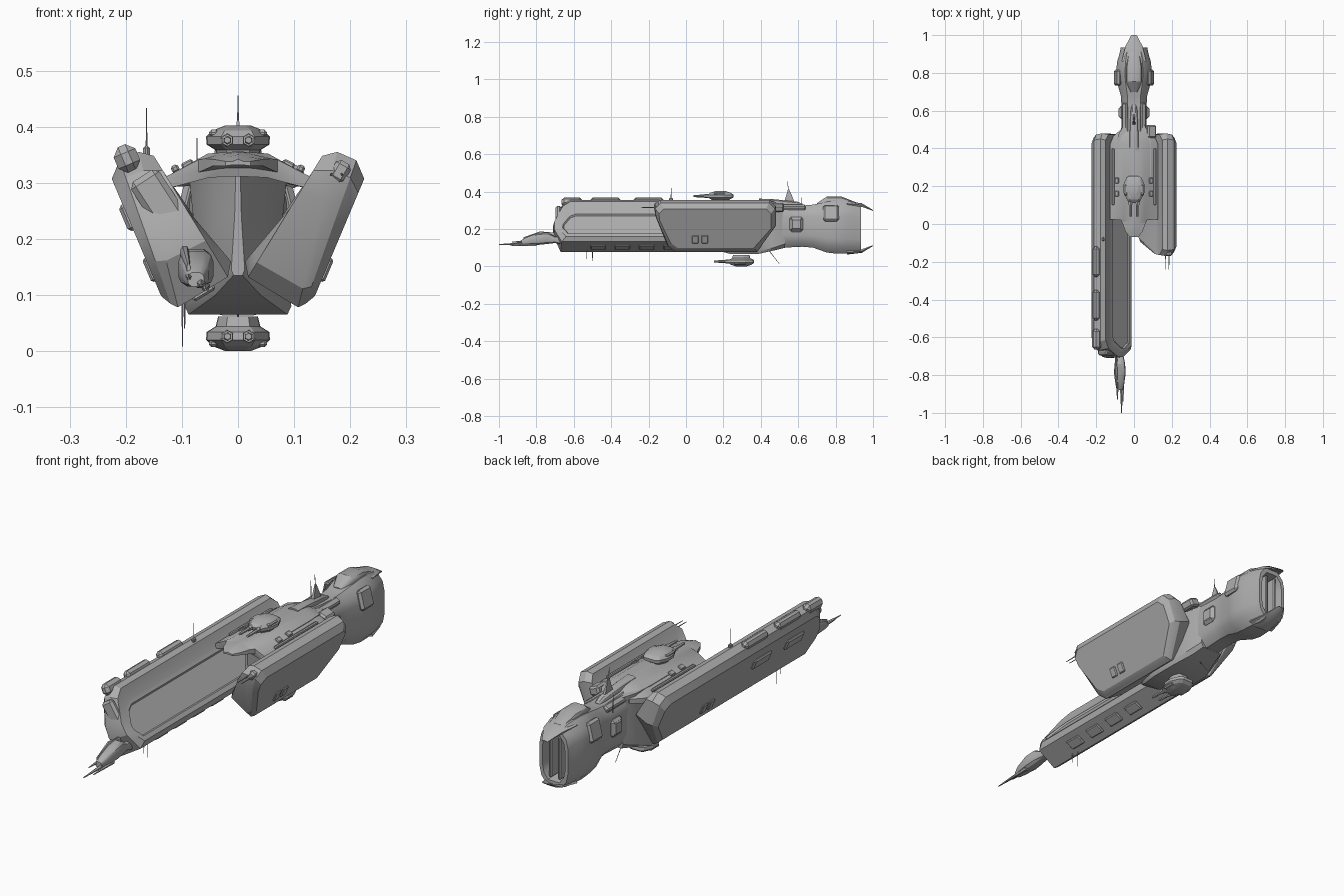
import bpy, bmesh, math
from mathutils import Matrix, Vector

if "Cube" in bpy.data.objects:
    bpy.data.objects.remove(bpy.data.objects["Cube"])


def material(name, v):
    m = bpy.data.materials.new(name)
    m.diffuse_color = (v, v, v, 1)
    m.use_nodes = True
    m.node_tree.nodes["Principled BSDF"].inputs["Base Color"].default_value = m.diffuse_color
    return m


HULL = material("hull grey", 0.42)


def finish(name, bm, angle=32):
    bmesh.ops.recalc_face_normals(bm, faces=bm.faces)
    me = bpy.data.meshes.new(name)
    bm.to_mesh(me)
    bm.free()
    me.materials.append(HULL)
    me.shade_smooth()
    me.set_sharp_from_angle(angle=math.radians(angle))
    ob = bpy.data.objects.new(name, me)
    bpy.context.collection.objects.link(ob)
    return ob


def skin(name, rings, recess=None, angle=32):
    """Join equal rings of points into a closed skin; recess = (inset, depth) on the last cap."""
    bm = bmesh.new()
    vs = [[bm.verts.new(p) for p in r] for r in rings]
    n = len(vs[0])
    for a, b in zip(vs, vs[1:]):
        for i in range(n):
            bm.faces.new((a[i], a[(i + 1) % n], b[(i + 1) % n], b[i]))
    bm.faces.new(vs[0][::-1])
    cap = bm.faces.new(vs[-1])
    if recess:
        bmesh.ops.recalc_face_normals(bm, faces=bm.faces)
        bmesh.ops.inset_region(bm, faces=[cap], thickness=recess[0])
        bmesh.ops.inset_region(bm, faces=[cap], thickness=0.006, depth=-recess[1])
    return finish(name, bm, angle)


def half_ring(y, half, cx=0):
    """Mirror a right-hand half profile (x, z) listed top to bottom."""
    pts = [(x, z) for x, z in half] + [(-x, z) for x, z in reversed(half)]
    return [(cx + x, y, z) for x, z in pts]


def oct_ring(y, w, z0, z1, cx=0, c=0.28):
    h = z1 - z0
    return half_ring(y, [(w * .5, z1), (w * .88, z1 - h * c * .45), (w, z1 - h * c),
                         (w, z0 + h * c), (w * .88, z0 + h * c * .45), (w * .5, z0)], cx)


def box(name, loc, size, tilt=0, bevel=0.004):
    bm = bmesh.new()
    bmesh.ops.create_cube(bm, size=1)
    bmesh.ops.scale(bm, vec=size, verts=bm.verts)
    bmesh.ops.bevel(bm, geom=bm.edges[:], offset=bevel, segments=1, affect='EDGES')
    bmesh.ops.transform(bm, matrix=Matrix.Translation(loc) @
                        Matrix.Rotation(math.radians(tilt), 4, 'Y'), verts=bm.verts)
    return finish(name, bm)


def rod(name, a, b, r1=0.0015, r2=0.0008, sides=6):
    a, b = Vector(a), Vector(b)
    bm = bmesh.new()
    bmesh.ops.create_cone(bm, cap_ends=True, segments=sides, radius1=r1, radius2=r2,
                          depth=(b - a).length)
    rot = (b - a).to_track_quat('Z', 'Y').to_matrix().to_4x4()
    bmesh.ops.transform(bm, matrix=Matrix.Translation((a + b) / 2) @ rot, verts=bm.verts)
    return finish(name, bm)


# Slanted side pods: an outline in (y, height fraction) carried through layers of thickness
LAYERS = [((.137, .098), (.225, .307), .025), ((.12, .084), (.211, .34), .006),
          ((.107, .078), (.177, .355), 0), ((.018, .132), (.15, .348), .006),
          ((.0125, .160), (.128, .296), .03)]


def pod(name, outline, side, recess):
    ys = [y for y, s in outline]
    mid, half = (max(ys) + min(ys)) / 2, (max(ys) - min(ys)) / 2
    rings = []
    for (bx, bz), (tx, tz), ins in LAYERS:
        k = 1 - ins / half
        rings.append([(side * (bx + (tx - bx) * s), mid + (y - mid) * k, bz + (tz - bz) * s)
                      for y, s in outline])
    return skin(name, rings, recess, 25)


REAR = [(.45, 1), (.48, .88), (.48, .5), (.38, 0)]
pod("right_pod", [(-.06, 0), (-.10, .12), (-.165, .7), (-.17, .88), (-.14, 1)] + REAR, 1, None)
pod("left_pod", [(-.67, 0), (-.69, .15), (-.71, .3), (-.71, .5), (-.665, .88), (-.62, 1)] + REAR,
    -1, (.022, .008))

# Pod details: outer windows, armour bumps, belly windows
for side in (1, -1):
    for y in (.05, .10):
        box("pod_window", (side * .157, y, .145), (.012, .036, .045), side * 22.8)
for y in (-.43, -.2):
    box("top_armour", (-.199, y, .347), (.036, .16, .04), -22.8, .012)
    box("side_armour", (-.197, y - .05, .238), (.016, .12, .05), -22.8, .006)
box("front_armour", (-.198, -.61, .343), (.042, .11, .05), -22.8, .014)
for y in (-.47, -.34, -.21, -.08):
    box("belly_window", (-.062, y, .105), (.045, .08, .014), -31)
box("left_pod_front_plate", (-.138, -.682, .262), (.06, .03, .12), -33, .01)
box("right_pod_hatch", (.182, -.15, .32), (.03, .04, .038), 30, .007)
for x in (.166, .185):
    rod("pod_probe", (x, -.15, .315), (x, -.24, .315), .003, .0015)

# Central hull with a wedge front and rising belly
skin("central_hull", [
    half_ring(.06, [(.004, .32), (.006, .24), (.012, .145), (.008, .135)]),
    half_ring(.12, [(.04, .335), (.04, .24), (.05, .12), (.04, .10)]),
    half_ring(.24, [(.09, .335), (.08, .24), (.095, .08), (.088, .065)]),
    half_ring(.38, [(.09, .335), (.08, .24), (.095, .08), (.088, .065)]),
    half_ring(.47, [(.085, .335), (.08, .24), (.08, .10), (.06, .085)]),
    half_ring(.53, [(.05, .325), (.06, .24), (.06, .12), (.05, .10)])])


# Upper deck with a forward tongue
def deck(y, w, top, drop, thick):
    return half_ring(y, [(.001, top), (w * .42, top - .004), (w, top - drop),
                         (w, top - drop - thick), (w * .4, top - drop * .55 - thick),
                         (.001, top - drop * .5 - thick)])


skin("upper_deck", [deck(-.07, .022, .342, .004, .008), deck(-.04, .045, .35, .008, .012),
                    deck(.0, .06, .355, .012, .02), deck(.02, .07, .356, .015, .022),
                    deck(.025, .128, .356, .045, .022), deck(.42, .128, .356, .045, .022),
                    deck(.465, .11, .35, .035, .022), deck(.50, .07, .335, .02, .02)])
for side in (1, -1):
    for y in (.16, .23):
        box("deck_plate", (side * .09, y, .333), (.022, .03, .012), side * 27, .003)
    box("deck_rail", (side * .112, .25, .325), (.014, .3, .014), side * 27)


# Twin-barrel turrets above and below
def turret(name, dy, flip):
    zmap = (lambda z: .402 - z) if flip else (lambda z: z)
    plan = [(-.03, -.07), (.03, -.07), (.055, -.02), (.057, .02), (.04, .06), (.025, .07),
            (-.025, .07), (-.04, .06), (-.057, .02), (-.055, -.02)]
    rings = [[(x * k, .185 + dy + y * k, zmap(z)) for x, y in plan]
             for z, k in ((.34, .62), (.358, .7), (.368, .98), (.382, 1), (.393, .8), (.402, .4))]
    skin(name, rings, None, 20)
    for side in (1, -1):
        x, z = side * .019, zmap(.376)
        rod(name + "_breech", (x, .16 + dy, z), (x, .10 + dy, z), .013, .011)
        rod(name + "_barrel", (x, .11 + dy, z), (x, .04 + dy, z), .008, .006)
        box(name + "_cheek", (side * .043, .18 + dy, zmap(.388)), (.018, .06, .014), 0, .005)


turret("top_turret", 0, False)
turret("bottom_turret", .11, True)

# Neck and engine, ending in a recessed nozzle
skin("neck_and_engine", [oct_ring(*s) for s in (
    (.42, .066, .10, .345), (.52, .066, .10, .332), (.62, .066, .105, .325),
    (.68, .070, .10, .330), (.75, .090, .075, .345), (.80, .096, .068, .352),
    (.86, .089, .068, .350), (.90, .077, .068, .342), (.935, .070, .075, .325),
    (.935, .055, .095, .305), (.87, .048, .105, .295))])
for x in (-.022, .022):
    box("nozzle_vane", (x, .895, .2), (.014, .07, .19))


# Curved fins above and below the nozzle
def fin(name, up):
    rings = []
    for y, w, z, t in ((.86, .065, .335, .02), (.94, .046, .328, .016), (1.0, .014, .299, .004)):
        f = (lambda v: v) if up else (lambda v: .41 - v)
        rings.append(half_ring(y, [(w * .4, f(z + t * .6)), (w, f(z)), (w * .9, f(z - t * .6)),
                                   (w * .4, f(z))]))
    skin(name, rings)


fin("upper_fin", True)
fin("lower_fin", False)
skin("engine_hump", [oct_ring(.70, .02, .31, .338), oct_ring(.755, .042, .31, .374),
                     oct_ring(.83, .042, .31, .374), oct_ring(.91, .03, .31, .342)])
for side in (1, -1):
    box("engine_panel", (side * .087, .775, .285), (.024, .085, .09), -side * 14, .01)
    box("neck_port", (side * .066, .59, .225), (.022, .075, .08), 0, .012)
    box("neck_port_glass", (side * .076, .59, .225), (.01, .05, .055), 0, .004)
    box("neck_shoulder", (side * .045, .56, .312), (.03, .16, .03), side * 30, .006)
box("neck_block", (.09, .49, .315), (.05, .07, .04), 20, .008)

# Spine on the neck with its mast
skin("neck_spine", [oct_ring(.39, .026, .32, .362), oct_ring(.46, .024, .31, .36),
                    oct_ring(.60, .018, .30, .345), oct_ring(.63, .012, .30, .328)])
skin("mast_fin", [[(-.009, .52, .33), (.009, .52, .33), (.007, .585, .33), (-.007, .585, .33)],
                  [(-.005, .535, .375), (.005, .535, .375), (.004, .57, .37), (-.004, .57, .37)],
                  [(-.002, .545, .412), (.002, .545, .412), (.002, .552, .41), (-.002, .552, .41)]])

# Antennas
for a, b in (((0, .548, .40), (0, .543, .455)), ((-.163, -.08, .34), (-.163, -.08, .433)),
             ((-.099, -.50, .09), (-.099, -.50, .008)), ((-.095, -.53, .09), (-.095, -.53, .04)),
             ((-.073, .62, .30), (-.073, .62, .38)), ((0, .44, .09), (0, .50, .012))):
    rod("antenna", a, b, .002, .001)
box("antenna_foot", (-.163, -.08, .356), (.012, .02, .02))

# Forked front gun on the left pod
GX = -.075
skin("gun_body", [oct_ring(*s, GX) for s in (
    (-.64, .030, .11, .165), (-.70, .020, .125, .16), (-.74, .028, .12, .182),
    (-.79, .031, .115, .178), (-.855, .022, .115, .155), (-.88, .014, .115, .14))])
for x, y0, y1, z, r in ((-.088, -.80, -.93, .135, .011), (-.066, -.80, -1.0, .122, .012),
                        (-.058, -.80, -.94, .115, .009)):
    rod("gun_prong", (x, y0, z), (x, y1, z - .005), r, .002, 5)
skin("gun_blade", [oct_ring(-.70, .006, .15, .18, -.095), oct_ring(-.78, .008, .145, .187, -.095),
                   oct_ring(-.87, .003, .14, .155, -.088)])
